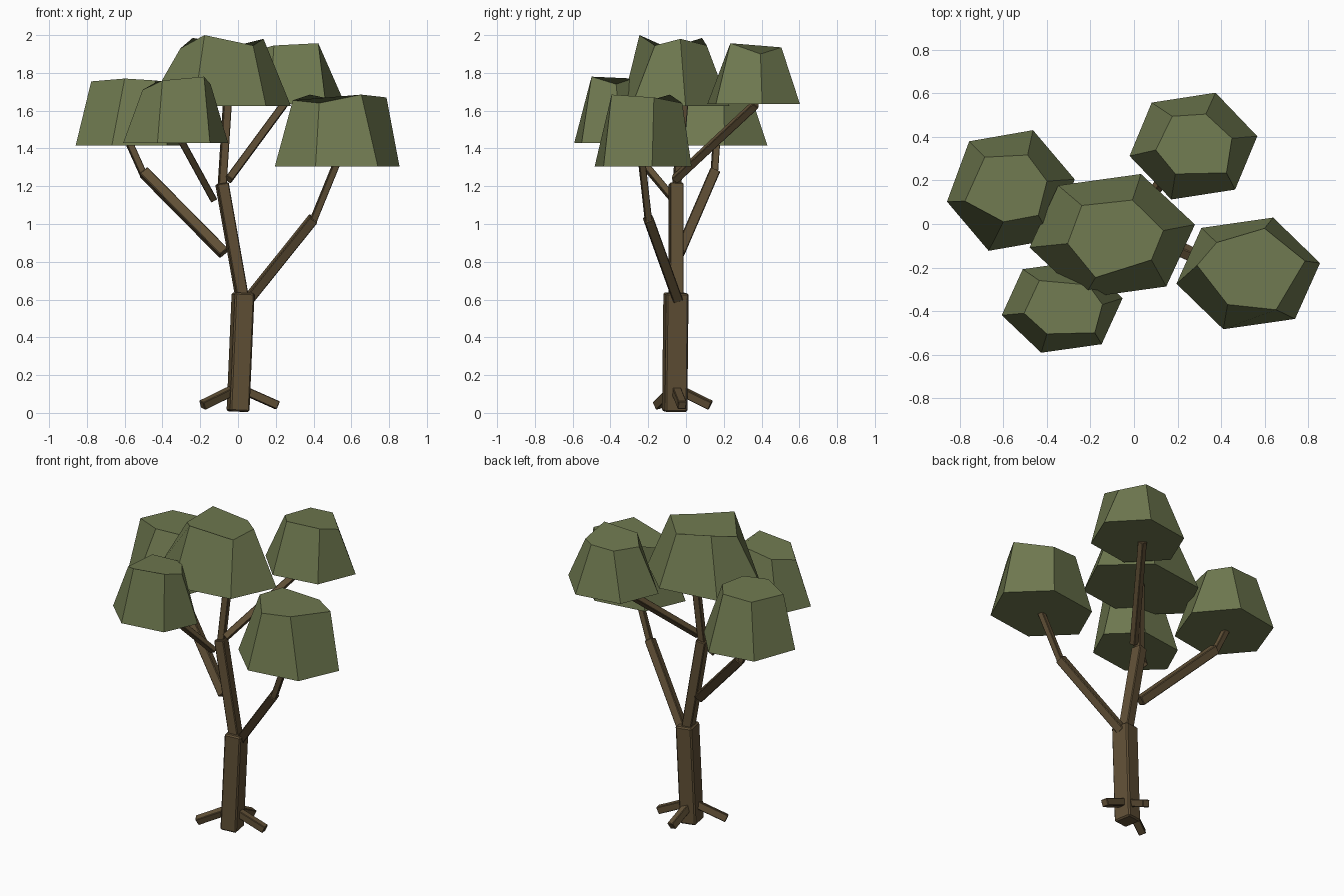
import bpy, bmesh, math
from mathutils import Vector, Matrix

TURN = math.radians(10)  # everything is turned slightly about z


def material(name, rgb):
    m = bpy.data.materials.new(name)
    m.diffuse_color = (*rgb, 1)
    return m


BARK = material("brown_bark", (0.118, 0.080, 0.037))
LEAF = material("olive_green", (0.160, 0.192, 0.080))


def add_object(name, bm, mat):
    bmesh.ops.recalc_face_normals(bm, faces=bm.faces)
    me = bpy.data.meshes.new(name)
    bm.to_mesh(me)
    bm.free()
    me.materials.append(mat)
    ob = bpy.data.objects.new(name, me)
    bpy.context.collection.objects.link(ob)
    return ob


def beam(name, start, end, wx, wy=None):
    """Square timber with chamfered edges between two points."""
    a, b = Vector(start), Vector(end)
    d = b - a
    wy = wy or wx
    rot = Vector((0, 0, 1)).rotation_difference(d).to_matrix().to_4x4()
    mat = (Matrix.Translation((a + b) / 2) @ rot @ Matrix.Rotation(TURN, 4, 'Z')
           @ Matrix.Diagonal((wx, wy, d.length, 1)))
    bm = bmesh.new()
    bmesh.ops.create_cube(bm, size=1, matrix=mat)
    ob = add_object(name, bm, BARK)
    bev = ob.modifiers.new("chamfer", 'BEVEL')
    bev.width = wx * 0.08
    bev.segments = 1


def canopy(name, centre, rx, ry, top):
    """Leaf clump: flat six-sided base, smaller uneven six-sided crown."""
    cx, cy, cz = centre
    bm = bmesh.new()
    low = []
    for i in range(6):
        t = TURN + i * math.pi / 3
        low.append(bm.verts.new((cx + rx * math.cos(t), cy + ry * math.sin(t), cz)))
    high = [bm.verts.new(p) for p in top]
    bm.faces.new(low[::-1])
    bm.faces.new(high)
    for i in range(6):
        j = (i + 1) % 6
        bm.faces.new((low[i], low[j], high[j], high[i]))
    add_object(name, bm, LEAF)


# Trunk and roots
beam("trunk", (0.0, -0.06, 0.007), (0.027, -0.053, 0.635), 0.105, 0.12)
for side, tip in (("right", (0.21, -0.02, 0.04)),
                  ("back", (0.015, 0.13, 0.04)),
                  ("left", (-0.19, -0.15, 0.04))):
    beam("root_" + side, (0.0, -0.058, 0.133), tip, 0.045)

# Branches
beam("main_branch", (0.027, -0.053, 0.58), (-0.085, -0.053, 1.215), 0.062, 0.072)
beam("right_branch", (0.055, -0.045, 0.60), (0.40, -0.20, 1.03), 0.052)
beam("right_twig", (0.395, -0.198, 1.01), (0.53, -0.235, 1.34), 0.035)
beam("left_branch", (-0.075, -0.035, 0.845), (-0.50, 0.15, 1.275), 0.055)
beam("left_twig", (-0.495, 0.148, 1.25), (-0.585, 0.162, 1.45), 0.036)
beam("front_twig", (-0.13, -0.065, 1.13), (-0.30, -0.325, 1.44), 0.036)
beam("centre_twig", (-0.085, -0.05, 1.19), (-0.055, -0.01, 1.66), 0.042)
beam("back_twig", (-0.05, -0.06, 1.235), (0.245, 0.37, 1.635), 0.040)

# Leaf clumps
canopy("centre_leaves", (-0.10, -0.055, 1.625), 0.386, 0.303,
       [(0.135, -0.03, 1.98), (-0.007, 0.11, 1.945), (-0.24, 0.085, 1.985),
        (-0.305, -0.09, 1.93), (-0.177, -0.246, 2.0), (0.08, -0.165, 1.945)])
canopy("left_leaves", (-0.566, 0.154, 1.415), 0.298, 0.295,
       [(-0.40, 0.197, 1.755), (-0.489, 0.317, 1.76), (-0.686, 0.307, 1.755),
        (-0.777, 0.105, 1.755), (-0.60, 0.01, 1.77), (-0.44, 0.04, 1.76)])
canopy("back_leaves", (0.273, 0.358, 1.635), 0.298, 0.261,
       [(0.45, 0.394, 1.90), (0.33, 0.505, 1.935), (0.176, 0.495, 1.93),
        (0.10, 0.34, 1.92), (0.19, 0.23, 1.945), (0.425, 0.235, 1.957)])
canopy("right_leaves", (0.525, -0.227, 1.305), 0.335, 0.273,
       [(0.786, -0.17, 1.67), (0.60, -0.02, 1.64), (0.38, -0.085, 1.685),
        (0.29, -0.19, 1.655), (0.43, -0.37, 1.64), (0.653, -0.394, 1.685)])
canopy("front_leaves", (-0.33, -0.38, 1.43), 0.282, 0.225,
       [(-0.145, -0.37, 1.74), (-0.21, -0.28, 1.77), (-0.435, -0.26, 1.75),
        (-0.505, -0.41, 1.71), (-0.40, -0.505, 1.76), (-0.18, -0.50, 1.78)])
